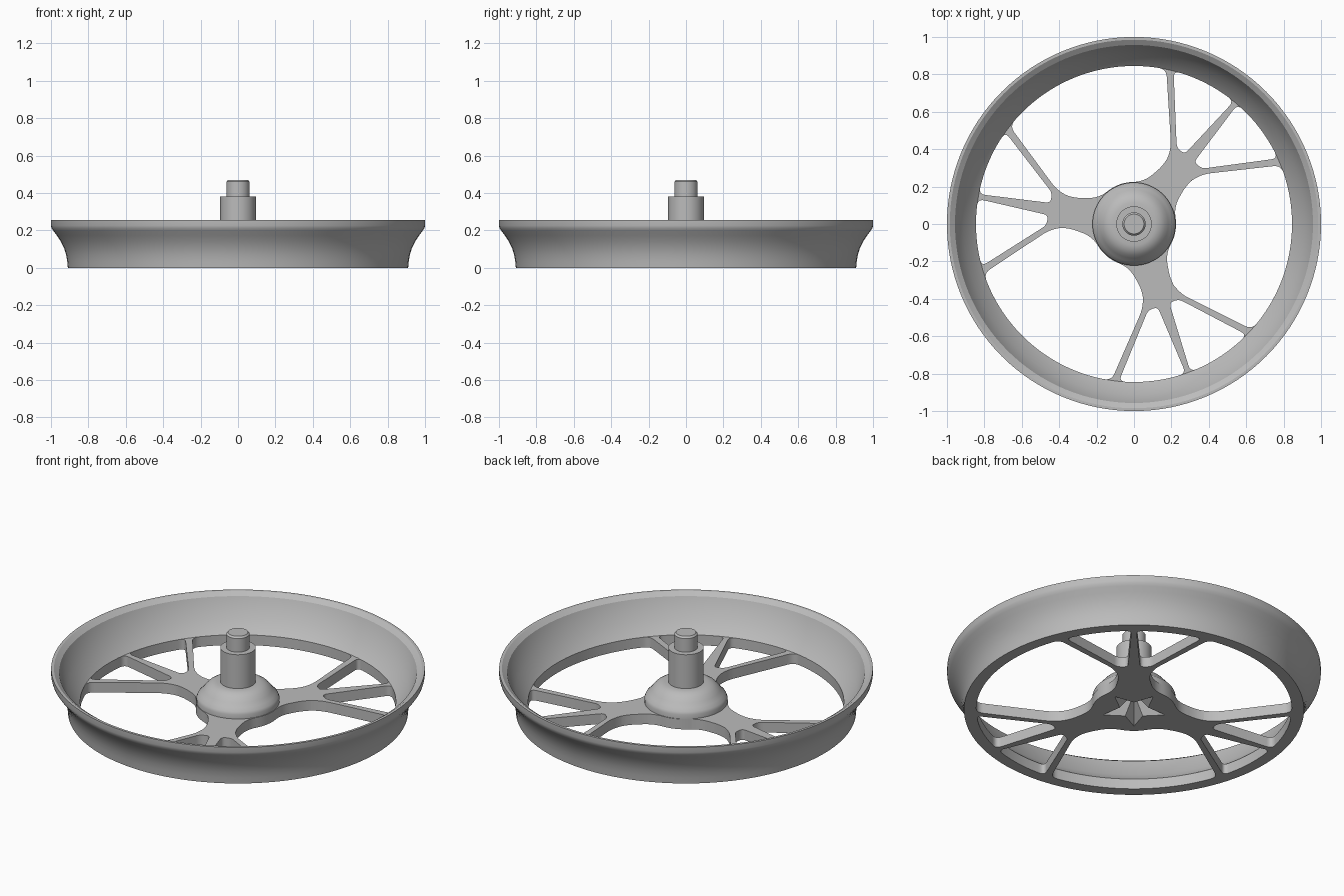
import bpy, bmesh
from math import sin, cos, pi, radians
from mathutils import Vector, Matrix

cube = bpy.data.objects.get("Cube")
if cube:
    bpy.data.objects.remove(cube, do_unlink=True)

metal = bpy.data.materials.new("grey metal")
metal.use_nodes = True
GREY = (0.5, 0.5, 0.5, 1)
metal.diffuse_color = GREY
metal.node_tree.nodes["Principled BSDF"].inputs["Base Color"].default_value = GREY

RIM_R, HUB_R, THICK = 0.845, 0.225, 0.06
ARMS = [radians(a) for a in (50, 170, 290)]


def polar(r, a):
    return Vector((r * cos(a), r * sin(a)))


def arc(r, a0, a1, n):
    return [(polar(r, a0 + (a1 - a0) * i / n), 0) for i in range(n + 1)]


def turn(points, a):
    rot = Matrix.Rotation(a, 2)
    return [(rot @ p, d) for p, d in points]


def rounded(points, steps=6):
    """Outline from (corner, rounding distance) pairs."""
    out = []
    for i, (p, d) in enumerate(points):
        if not d:
            out.append(p)
            continue
        a = p + (points[i - 1][0] - p).normalized() * d
        b = p + (points[(i + 1) % len(points)][0] - p).normalized() * d
        for k in range(steps + 1):
            t = k / steps
            out.append(a * (1 - t) ** 2 + p * 2 * t * (1 - t) + b * t * t)
    return out


def finish(obj, smooth_angle=30):
    obj.data.materials.clear()
    obj.data.materials.append(metal)
    bpy.ops.object.select_all(action='DESELECT')
    obj.select_set(True)
    bpy.context.view_layer.objects.active = obj
    if smooth_angle:
        bpy.ops.object.shade_smooth_by_angle(angle=radians(smooth_angle))
    return obj


def mesh_object(name, bm, smooth_angle=30):
    mesh = bpy.data.meshes.new(name)
    bm.to_mesh(mesh)
    bm.free()
    obj = bpy.data.objects.new(name, mesh)
    bpy.context.collection.objects.link(obj)
    return finish(obj, smooth_angle)


def lathe(name, profile, sides):
    """Spin a profile (bottom outside to top inside) around the z axis."""
    bm = bmesh.new()
    verts = [bm.verts.new((r, 0, z)) for r, z in profile]
    edges = [bm.edges.new(pair) for pair in zip(verts, verts[1:])]
    bmesh.ops.spin(bm, geom=verts + edges, cent=(0, 0, 0), axis=(0, 0, 1),
                   angle=2 * pi, steps=sides, use_duplicate=False)
    bmesh.ops.remove_doubles(bm, verts=bm.verts, dist=0.0001)
    # face winding follows the profile direction
    bm.normal_update()
    first = max(bm.faces, key=lambda f: f.calc_center_median().xy.length)
    if first.normal.xy.dot(first.calc_center_median().xy) < 0:
        bmesh.ops.reverse_faces(bm, faces=bm.faces)
    return mesh_object(name, bm)


# Flared rim with a lipped top edge and a chamfered inner floor
lathe("rim", [(0.91, 0), (0.913, 0.035), (0.919, 0.07), (0.93, 0.105),
              (0.947, 0.14), (0.968, 0.172), (0.987, 0.197), (0.997, 0.212),
              (1.0, 0.225), (1.0, 0.255), (0.985, 0.255), (0.957, 0.236),
              (0.912, 0.126), (RIM_R, THICK)], 128)

# Bell-shaped hub and stepped axle
lathe("hub_dome", [(0.222, 0.055), (0.222, 0.085), (0.216, 0.1),
                   (0.2, 0.116), (0.183, 0.137), (0.165, 0.158),
                   (0.14, 0.174), (0.115, 0.18), (0.08, 0.18)], 64)
lathe("axle", [(0.095, 0.17), (0.095, 0.38), (0.062, 0.38), (0.062, 0.46),
               (0.053, 0.47), (0, 0.47)], 48)

# Spoke plate: a disc with large openings, small openings and a star socket
outlines = [[p for p, d in arc(0.91, 0, 2 * pi * 127 / 128, 127)]]

# One side of an arm, from hub to rim, with its axis along x
side = [(Vector((0.205, 0.105)), 0.06), (Vector((0.345, 0.08)), 0.05),
        (Vector((0.43, 0.1)), 0.06), (polar(RIM_R, radians(28.2)), 0.04)]
mirrored = [(Vector((p.x, -p.y)), d) for p, d in reversed(side)]
gap = radians(120)
large = (side + arc(RIM_R, radians(31.5), gap - radians(31.5), 24)
         + turn(mirrored, gap) + arc(HUB_R, radians(78), radians(42), 10))

small = ([(Vector((0.46, 0.033)), 0.025), (Vector((RIM_R, 0.013)), 0.035)]
         + arc(RIM_R, radians(3.5), radians(22.5), 8)
         + [(polar(RIM_R, radians(25.5)), 0.035), (Vector((0.46, 0.088)), 0.025)])
small_mirror = [(Vector((p.x, -p.y)), d) for p, d in reversed(small)]

for a in ARMS:
    for hole in (large, small, small_mirror):
        outlines.append(rounded(turn(hole, a)))

star = [polar(0.08 if i % 2 else 0.175, radians(230 + 36 * i)) for i in range(10)]
outlines.append(star)

curve = bpy.data.curves.new("spoke_plate", 'CURVE')
curve.dimensions = '2D'
curve.fill_mode = 'BOTH'
curve.extrude = THICK / 2
for outline in outlines:
    spline = curve.splines.new('POLY')
    spline.points.add(len(outline) - 1)
    for point, p in zip(spline.points, outline):
        point.co = (p.x, p.y, 0, 1)
    spline.use_cyclic_u = True
plate = bpy.data.objects.new("spoke_plate", curve)
bpy.context.collection.objects.link(plate)
bpy.ops.object.select_all(action='DESELECT')
plate.select_set(True)
bpy.context.view_layer.objects.active = plate
bpy.ops.object.convert(target='MESH')
plate = bpy.context.view_layer.objects.active
plate.data.transform(Matrix.Translation((0, 0, THICK / 2)))
bm = bmesh.new()
bm.from_mesh(plate.data)
bmesh.ops.remove_doubles(bm, verts=bm.verts, dist=0.0001)
bmesh.ops.recalc_face_normals(bm, faces=bm.faces)
bm.to_mesh(plate.data)
bm.free()
finish(plate)

# Faceted star socket rising into the hub from below
bm = bmesh.new()
base = [bm.verts.new((p.x, p.y, 0)) for p in star]
tip = bm.verts.new((0, 0, 0.1))
for i, v in enumerate(base):
    bm.faces.new((base[(i + 1) % 10], v, tip))
mesh_object("star_socket", bm, 0)
